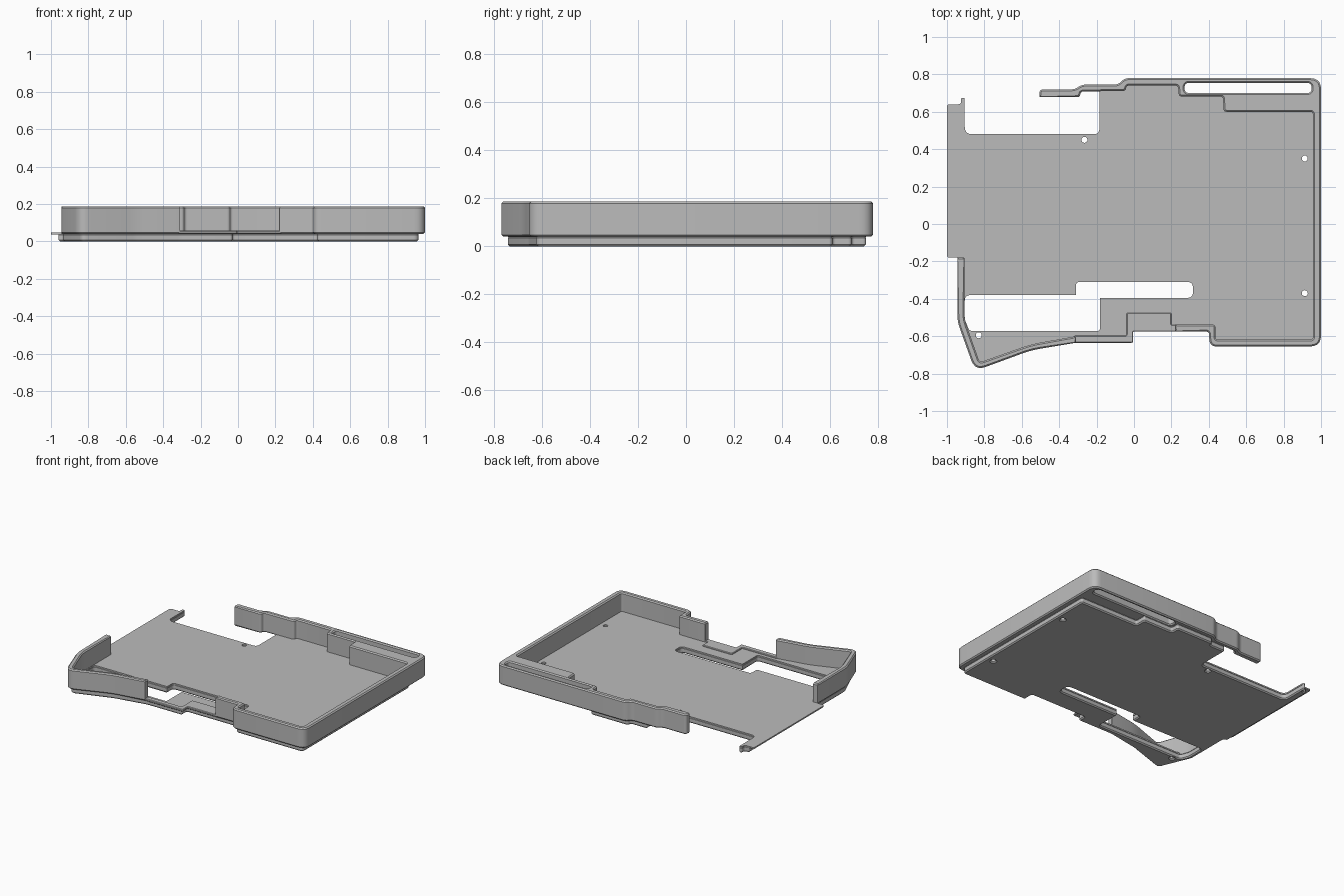
import bpy
import bmesh
import math
from mathutils import Vector

default_cube = bpy.data.objects.get("Cube")
if default_cube:
    bpy.data.objects.remove(default_cube, do_unlink=True)

# Single plain grey for the whole tray
grey = bpy.data.materials.new("plain_grey")
grey.use_nodes = True
grey.diffuse_color = (.5, .5, .5, 1)
grey.node_tree.nodes["Principled BSDF"].inputs["Base Color"].default_value = (.5, .5, .5, 1)


def rounded(points, radius=.015, steps=5):
    """Round each corner of a closed outline; a third value overrides the radius."""
    result = []
    count = len(points)
    for i, point in enumerate(points):
        corner = Vector(point[:2])
        before = Vector(points[i - 1][:2]) - corner
        after = Vector(points[(i + 1) % count][:2]) - corner
        size = point[2] if len(point) > 2 else radius
        size = min(size, before.length * .48, after.length * .48)
        start = corner + before.normalized() * size
        end = corner + after.normalized() * size
        for s in range(steps + 1):
            t = s / steps
            result.append(start * (1 - t) ** 2 + corner * 2 * t * (1 - t) + end * t * t)
    return result


def circle(x, y, radius, sides=20):
    angles = [math.tau * i / sides for i in range(sides)]
    return [Vector((x + radius * math.cos(a), y + radius * math.sin(a))) for a in angles]


def slab(name, outlines, bottom, top, chamfer=0):
    """Extrude an outline, with any holes, between two heights."""
    curve = bpy.data.curves.new(name, "CURVE")
    curve.dimensions = "2D"
    curve.fill_mode = "BOTH"
    curve.extrude = (top - bottom) / 2 - chamfer
    curve.bevel_depth = chamfer
    curve.bevel_resolution = 0
    curve.offset = -chamfer
    for outline in outlines:
        spline = curve.splines.new("POLY")
        spline.points.add(len(outline) - 1)
        spline.use_cyclic_u = True
        for target, point in zip(spline.points, outline):
            target.co = (point.x, point.y, 0, 1)
    source = bpy.data.objects.new(name + "_outline", curve)
    bpy.context.collection.objects.link(source)
    bpy.context.view_layer.update()
    evaluated = source.evaluated_get(bpy.context.evaluated_depsgraph_get())
    mesh = bpy.data.meshes.new_from_object(evaluated)
    bpy.data.objects.remove(source, do_unlink=True)

    # Weld caps to sides and lift to the final height
    bm = bmesh.new()
    bm.from_mesh(mesh)
    bmesh.ops.remove_doubles(bm, verts=bm.verts, dist=.0002)
    bmesh.ops.translate(bm, verts=bm.verts, vec=(0, 0, (top + bottom) / 2))
    bmesh.ops.recalc_face_normals(bm, faces=bm.faces)
    bm.to_mesh(mesh)
    bm.free()
    mesh.name = name
    mesh.materials.clear()
    mesh.materials.append(grey)

    part = bpy.data.objects.new(name, mesh)
    bpy.context.collection.objects.link(part)
    bpy.ops.object.select_all(action="DESELECT")
    part.select_set(True)
    bpy.context.view_layer.objects.active = part
    bpy.ops.object.shade_smooth_by_angle(angle=math.radians(30))
    return part


def floor_outline(left):
    """Floor outline with the open notch at the back; left is its -x edge."""
    return rounded([
        (left, -.18), (-.935, -.18), (-.935, -.51), (-.835, -.75, .03),
        (-.55, -.655), (-.31, -.61), (-.03, -.61), (-.03, -.55),
        (.425, -.55), (.425, -.625), (.965, -.625, .03), (.965, .61),
        (.49, .61), (.49, .69), (.25, .69), (.25, .75), (-.05, .75),
        (-.06, .72), (-.185, .72), (-.185, .48, .03), (-.905, .48, .04),
        (-.905, .675), (-.925, .675), (-.925, .64), (left, .64)])


# Openings through the floor: stepped front opening and four screw holes
front_opening = rounded([
    (-.905, -.38, .03), (-.905, -.51), (-.88, -.572), (-.182, -.572),
    (-.182, -.395, .005), (.315, -.395, .03), (.315, -.31, .03),
    (-.31, -.31, .02), (-.31, -.38, .005)])
screws = [(.913, .35), (.913, -.37), (-.265, .45), (-.83, -.595)]
openings = [front_opening] + [circle(x, y, .016) for x, y in screws]

slab("base", [floor_outline(-.96)] + openings, 0, .043, .008)
slab("floor_plate", [floor_outline(-1)] + openings, .038, .048)

# Main wall: back, right-hand side and front corner, with a long slot
main_wall = rounded([
    (.22, -.575, .002), (.4, -.575), (.405, -.655, .05), (1, -.655, .06),
    (1, .78, .06), (-.05, .78, .04), (-.085, .745, .03), (-.28, .745, .04),
    (-.315, .72, .03), (-.505, .72, .03), (-.505, .678, .002),
    (-.29, .678), (-.285, .708), (-.045, .712), (-.04, .74),
    (.235, .74), (.24, .682), (.475, .682), (.48, .6), (.957, .6),
    (.957, -.618), (.435, -.618), (.435, -.538), (.22, -.538, .002)])
slot = rounded([(.27, .7), (.95, .7), (.95, .755), (.27, .755)], .027)
slab("main_wall", [main_wall, slot], .04, .187, .008)

# Separate slanted wall at the front corner
corner_wall = rounded([
    (-.945, -.18, .002), (-.945, -.52, .04), (-.85, -.785, .06),
    (-.55, -.675, .05), (-.31, -.635, .002), (-.31, -.6, .002),
    (-.55, -.643, .05), (-.825, -.74, .02), (-.907, -.51, .04),
    (-.907, -.18, .002)])
slab("corner_wall", [corner_wall], .04, .187, .008)

# Low sill across the gap between the two front walls
sill = rounded([
    (-.32, -.635), (-.005, -.635), (-.005, -.575), (.23, -.575),
    (.23, -.54), (.2, -.54), (.2, -.475), (-.04, -.475),
    (-.04, -.597), (-.32, -.597)], .008)
slab("front_sill", [sill], .04, .057, .004)
